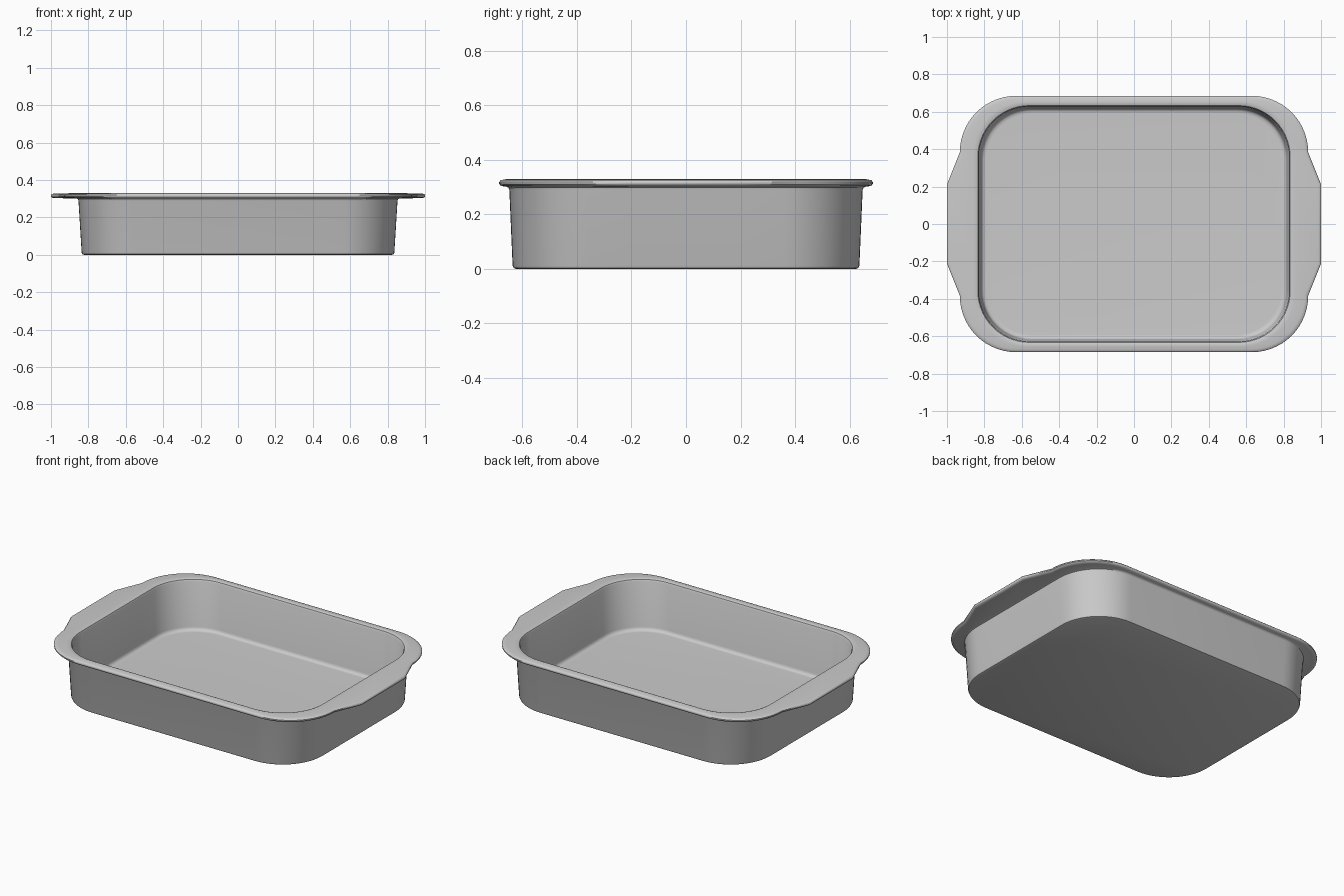
import bpy, bmesh
from math import sin, cos, pi

ARC = 14          # segments per rounded corner
GRIP_Y = 0.21     # half length of the straight handle edge


def ring(hx, hy, r, z, grip):
    """Rounded rectangle, with the middle of each short side pushed out by grip."""
    pts = []
    for k, (sx, sy) in enumerate(((1, 1), (-1, 1), (-1, -1), (1, -1))):
        for i in range(ARC + 1):
            a = (k + i / ARC) * pi / 2
            pts.append((sx * (hx - r) + r * cos(a), sy * (hy - r) + r * sin(a), z))
        if k in (1, 3):      # short sides carry the handles
            side = -1 if k == 1 else 1
            for y in (-side * GRIP_Y, side * GRIP_Y):
                # order follows the counter-clockwise outline
                pts.append((side * (hx + grip), y, z))
    return pts


# Cross-section from outer base, up the wall, around the rim, down inside
# (half x, half y, corner radius, z, handle push-out)
profile = [
    (0.824, 0.624, 0.265, 0.000, 0),
    (0.832, 0.632, 0.273, 0.003, 0),
    (0.836, 0.636, 0.277, 0.012, 0),
    (0.853, 0.648, 0.287, 0.290, 0),
    (0.856, 0.652, 0.290, 0.298, 0),
    (0.864, 0.658, 0.295, 0.301, 0),
    (0.915, 0.671, 0.298, 0.303, 0.07),
    (0.926, 0.681, 0.300, 0.306, 0.07),
    (0.931, 0.685, 0.300, 0.312, 0.07),
    (0.931, 0.685, 0.300, 0.319, 0.07),
    (0.926, 0.680, 0.300, 0.325, 0.07),
    (0.915, 0.671, 0.298, 0.327, 0.07),
    (0.862, 0.655, 0.290, 0.330, 0),
    (0.845, 0.642, 0.280, 0.330, 0),
    (0.835, 0.633, 0.275, 0.326, 0),
    (0.830, 0.628, 0.272, 0.315, 0),
    (0.816, 0.617, 0.264, 0.040, 0),
    (0.812, 0.613, 0.262, 0.028, 0),
    (0.803, 0.605, 0.258, 0.021, 0),
    (0.790, 0.592, 0.250, 0.020, 0),
]

# Baking dish: loft the rings and close base and inner floor
bm = bmesh.new()
rings = [[bm.verts.new(p) for p in ring(*row)] for row in profile]
n = len(rings[0])
for lo, hi in zip(rings, rings[1:]):
    for i in range(n):
        j = (i + 1) % n
        bm.faces.new((lo[i], lo[j], hi[j], hi[i]))
bm.faces.new(rings[0][::-1])
bm.faces.new(rings[-1])
bmesh.ops.recalc_face_normals(bm, faces=bm.faces)

mesh = bpy.data.meshes.new("baking_dish")
bm.to_mesh(mesh)
bm.free()
dish = bpy.data.objects.new("baking_dish", mesh)
bpy.context.collection.objects.link(dish)
bpy.context.view_layer.objects.active = dish
dish.select_set(True)
bpy.ops.object.shade_smooth_by_angle(angle=0.7)
